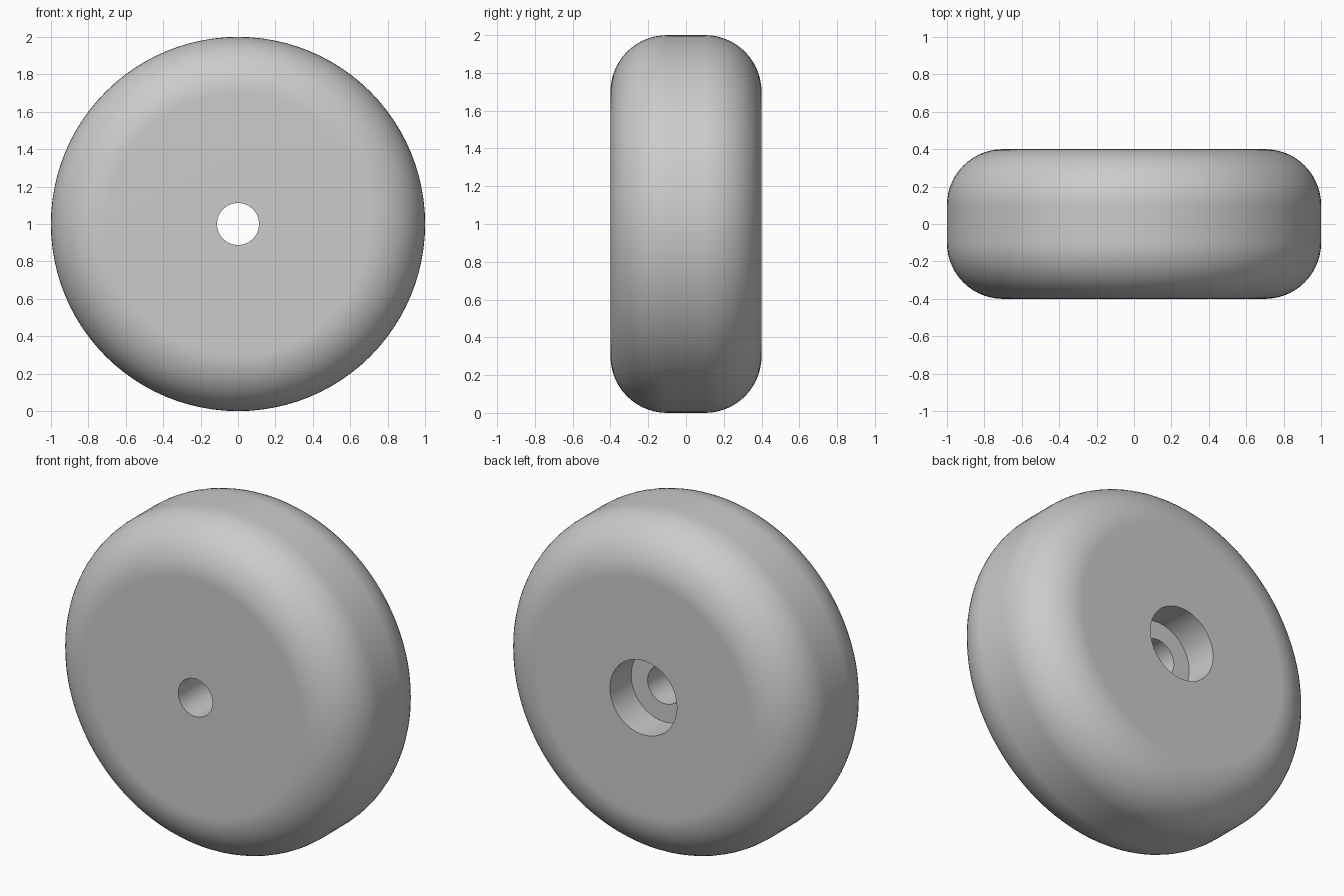
import bpy
import bmesh
from math import cos, sin, pi, radians
from mathutils import Vector, Matrix

cube = bpy.data.objects.get("Cube")
if cube:
    bpy.data.objects.remove(cube, do_unlink=True)

RADIUS, HALF_WIDTH, FILLET = 1.0, 0.4, 0.3
BORE, RECESS, RECESS_DEPTH = 0.112, 0.22, 0.2
SEGMENTS, FILLET_STEPS = 96, 14


def make_material(name, color):
    mat = bpy.data.materials.new(name)
    mat.use_nodes = True
    mat.diffuse_color = color
    mat.node_tree.nodes["Principled BSDF"].inputs["Base Color"].default_value = color
    return mat


def fillet(side):
    """Rounded shoulder as (radius, y), from the side face to the tread."""
    arc = [i / FILLET_STEPS * pi / 2 for i in range(FILLET_STEPS + 1)]
    return [(RADIUS - FILLET + FILLET * sin(a),
             side * (HALF_WIDTH - FILLET + FILLET * cos(a))) for a in arc]


# Closed cross-section: front face, tread, back face, recess, bore
floor_y = HALF_WIDTH - RECESS_DEPTH
profile = [(BORE, -HALF_WIDTH)] + fillet(-1) + fillet(1)[::-1]
profile += [(RECESS, HALF_WIDTH), (RECESS, floor_y), (BORE, floor_y)]

# Revolve the cross-section about the axle
bm = bmesh.new()
verts = [bm.verts.new((r, y, 0)) for r, y in profile]
edges = [bm.edges.new((v, verts[(i + 1) % len(verts)])) for i, v in enumerate(verts)]
bmesh.ops.spin(bm, geom=verts + edges, cent=(0, 0, 0), axis=(0, 1, 0),
               angle=2 * pi, steps=SEGMENTS, use_merge=True)
bmesh.ops.remove_doubles(bm, verts=bm.verts, dist=0.0001)
bmesh.ops.recalc_face_normals(bm, faces=bm.faces)
bmesh.ops.transform(bm, matrix=Matrix.Translation(Vector((0, 0, RADIUS))), verts=bm.verts)
mesh = bpy.data.meshes.new("wheel")
bm.to_mesh(mesh)
bm.free()

wheel = bpy.data.objects.new("wheel", mesh)
bpy.context.collection.objects.link(wheel)
mesh.materials.append(make_material("light grey", (0.6, 0.6, 0.6, 1)))

# Smooth shoulders, crisp hole rims, even flat faces
bpy.context.view_layer.objects.active = wheel
wheel.select_set(True)
bpy.ops.object.shade_smooth_by_angle(angle=radians(30))
normals = wheel.modifiers.new("flat_side_normals", 'WEIGHTED_NORMAL')
normals.keep_sharp = True
